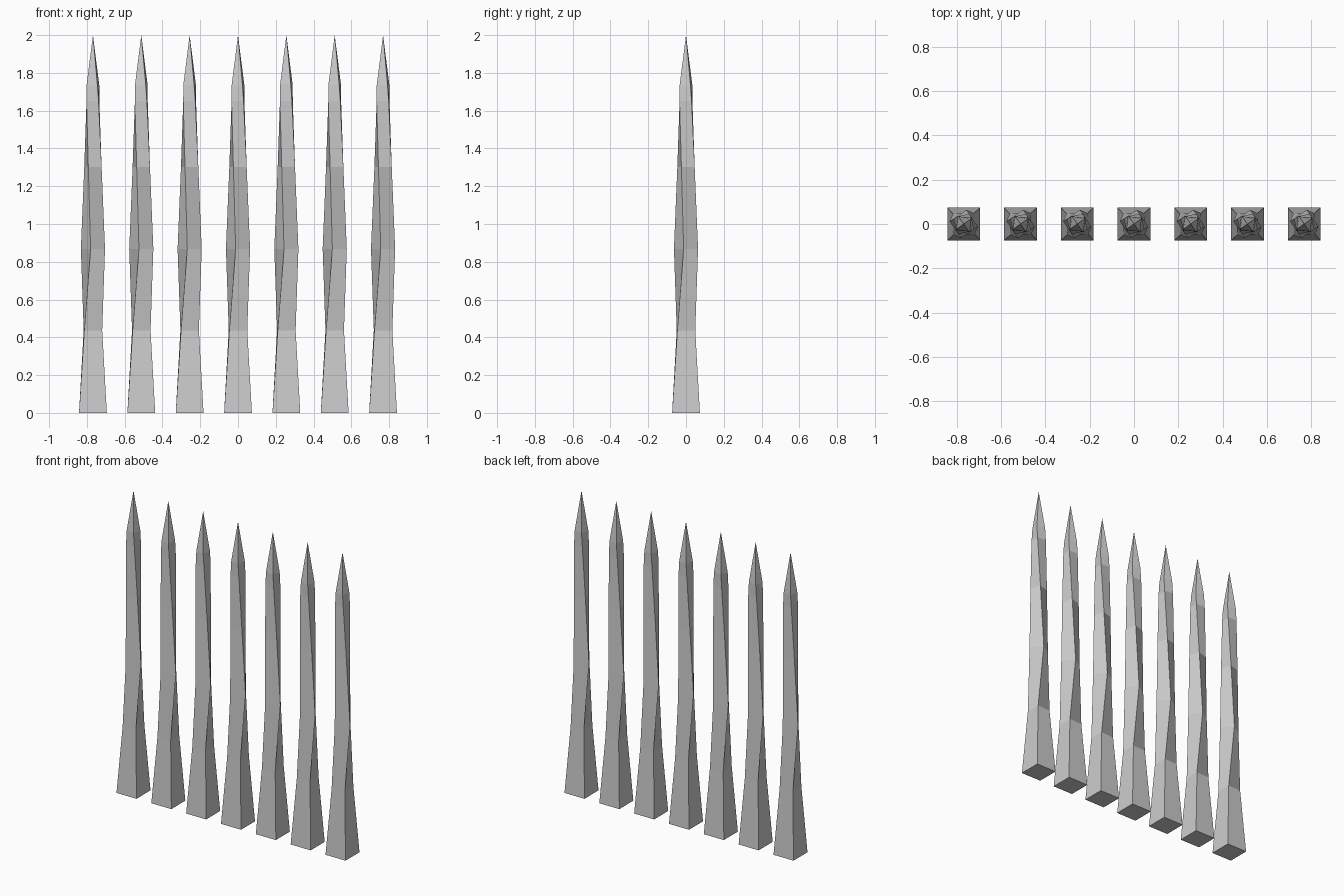
import bpy, bmesh, math

if "Cube" in bpy.data.objects:
    bpy.data.objects.remove(bpy.data.objects["Cube"])

# Square rings of one spike: height, corner radius, twist in degrees
RINGS = [(0.0, 0.104, 0), (0.437, 0.067, 2), (0.868, 0.065, 34),
         (1.302, 0.052, 17), (1.65, 0.045, -4), (1.735, 0.041, -10)]
TIP = 2.0


def make_spike(name, x):
    bm = bmesh.new()
    rings = []
    for z, r, twist in RINGS:
        ring = []
        for k in range(4):
            a = math.radians(45 + 90 * k + twist)
            ring.append(bm.verts.new((r * math.cos(a), r * math.sin(a), z)))
        rings.append(ring)
    bm.faces.new(rings[0][::-1])
    # side walls
    for low, high in zip(rings, rings[1:]):
        for k in range(4):
            n = (k + 1) % 4
            bm.faces.new((low[k], low[n], high[n], high[k]))
    # pointed tip
    tip = bm.verts.new((0, 0, TIP))
    for k in range(4):
        bm.faces.new((rings[-1][k], rings[-1][(k + 1) % 4], tip))
    mesh = bpy.data.meshes.new(name)
    bm.to_mesh(mesh)
    bm.free()
    obj = bpy.data.objects.new(name, mesh)
    obj.location.x = x
    bpy.context.collection.objects.link(obj)


# Row of seven spikes
for i in range(7):
    make_spike(f"spike_{i + 1}", (i - 3) * 0.256)
